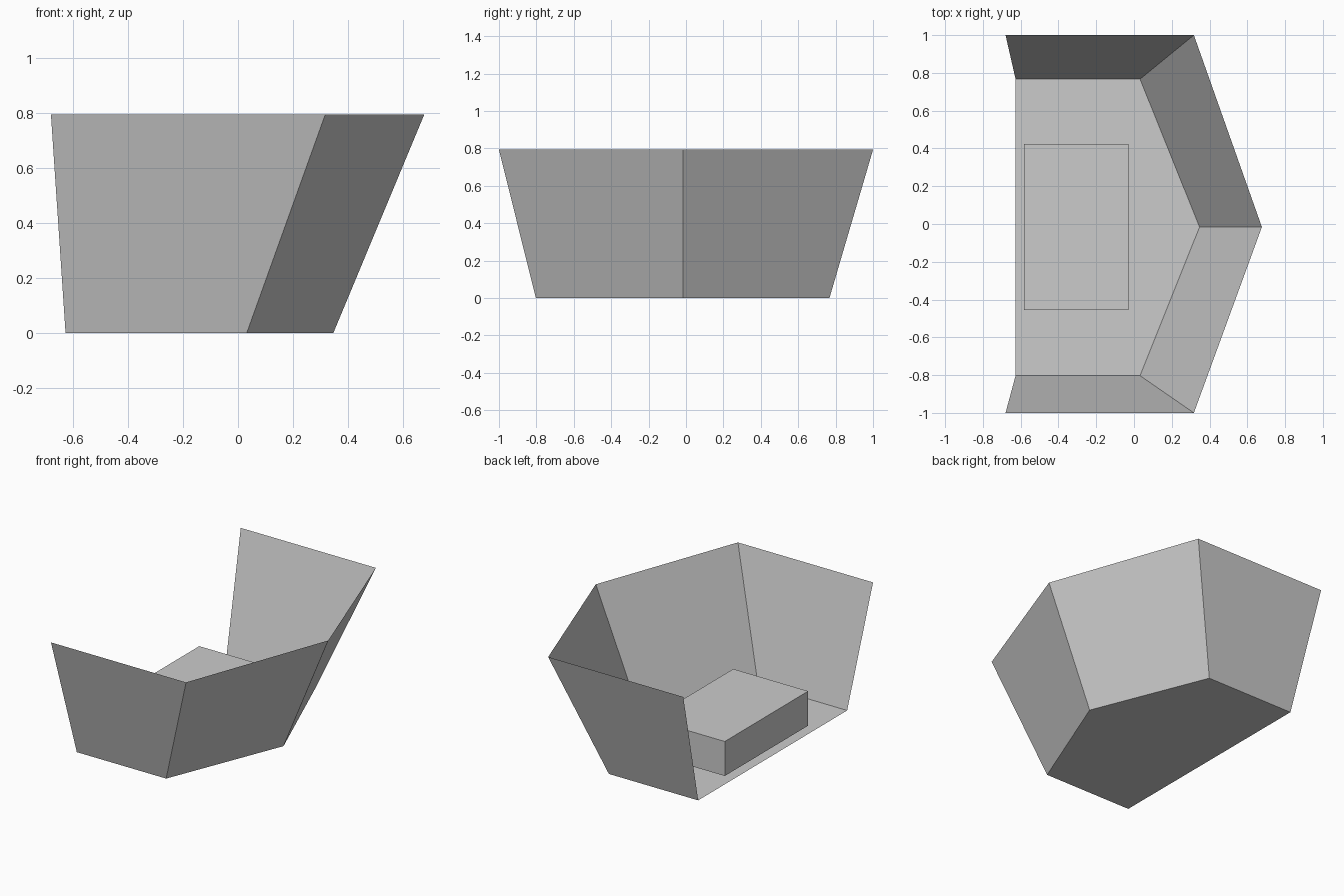
import bpy, bmesh
from mathutils import Matrix, Vector

if "Cube" in bpy.data.objects:
    bpy.data.objects.remove(bpy.data.objects["Cube"])

# Matching floor and rim outlines, running from one open-side corner to the other
FLOOR_Z, RIM_Z = 0.0, 0.793
floor_outline = [(-0.627, 0.767), (0.032, 0.767), (0.347, -0.016), (0.032, -0.803), (-0.627, -0.803)]
rim_outline = [(-0.68, 1.0), (0.317, 1.0), (0.677, -0.016), (0.317, -1.0), (-0.68, -1.0)]


def finish(bm, name):
    mesh = bpy.data.meshes.new(name)
    bm.to_mesh(mesh)
    bm.free()
    obj = bpy.data.objects.new(name, mesh)
    bpy.context.collection.objects.link(obj)
    return obj


# Open-backed shell: floor and flared thin walls
bm = bmesh.new()
low = [bm.verts.new((x, y, FLOOR_Z)) for x, y in floor_outline]
high = [bm.verts.new((x, y, RIM_Z)) for x, y in rim_outline]
bm.faces.new(low)
for i in range(len(low) - 1):
    bm.faces.new((low[i], low[i + 1], high[i + 1], high[i]))
bmesh.ops.recalc_face_normals(bm, faces=bm.faces)
finish(bm, "shell")

# Low seat block just above the floor
lo, hi = Vector((-0.583, -0.455, 0.02)), Vector((-0.03, 0.424, 0.25))
bm = bmesh.new()
bmesh.ops.create_cube(bm, size=1.0,
                      matrix=Matrix.Translation((lo + hi) / 2) @ Matrix.Diagonal((hi - lo).to_4d()))
finish(bm, "seat")
